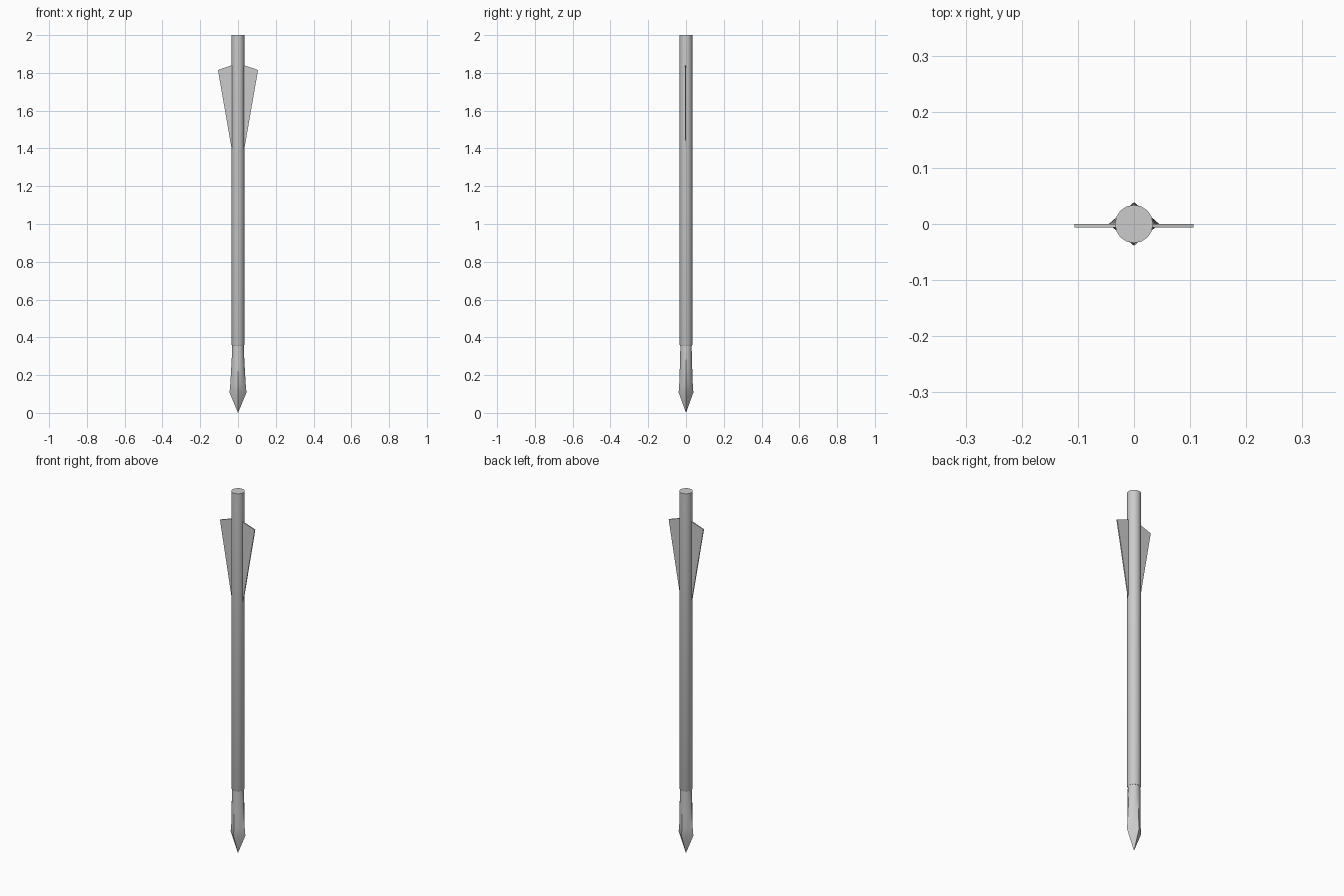
import bpy, bmesh
from math import sin, cos, pi

if "Cube" in bpy.data.objects:
    bpy.data.objects.remove(bpy.data.objects["Cube"])

SIDES = 16


def finish(name, bm, smooth=True):
    bmesh.ops.recalc_face_normals(bm, faces=bm.faces)
    mesh = bpy.data.meshes.new(name)
    bm.to_mesh(mesh)
    bm.free()
    ob = bpy.data.objects.new(name, mesh)
    bpy.context.collection.objects.link(ob)
    if smooth:
        bpy.ops.object.select_all(action='DESELECT')
        ob.select_set(True)
        bpy.context.view_layer.objects.active = ob
        bpy.ops.object.shade_smooth_by_angle(angle=0.5)
    return ob


def loft(name, rings, tip=None):
    """Rings of (z, x radius, y radius, diamond amount), optionally closed to a point."""
    bm = bmesh.new()
    loops = []
    for z, rx, ry, d in rings:
        loop = []
        for i in range(SIDES):
            c, s = cos(2 * pi * i / SIDES), sin(2 * pi * i / SIDES)
            k = (1 - d) + d / (abs(c) + abs(s))
            loop.append(bm.verts.new((rx * c * k, ry * s * k, z)))
        loops.append(loop)
    for a, b in zip(loops, loops[1:]):
        for i in range(SIDES):
            j = (i + 1) % SIDES
            bm.faces.new((a[i], a[j], b[j], b[i]))
    bm.faces.new(loops[0])
    if tip is None:
        bm.faces.new(loops[-1])
    else:
        point = bm.verts.new((0, 0, tip))
        for i in range(SIDES):
            bm.faces.new((loops[-1][i], loops[-1][(i + 1) % SIDES], point))
    return finish(name, bm)


# Round shaft with a slightly chamfered lower end
loft("shaft", [(2.0, 0.034, 0.034, 0), (0.362, 0.034, 0.034, 0), (0.355, 0.031, 0.031, 0)])

# Head: round neck swelling into a four-edged point
loft("head", [(0.37, 0.030, 0.030, 0), (0.34, 0.031, 0.030, 0), (0.27, 0.034, 0.032, 0.15),
              (0.20, 0.038, 0.034, 0.4), (0.15, 0.041, 0.036, 0.7), (0.108, 0.045, 0.039, 1)],
     tip=0.0)

# Two thin flat fins
for side, label in ((1, "right"), (-1, "left")):
    bm = bmesh.new()
    outline = [(0.02, 1.40), (0.034, 1.40), (0.106, 1.815), (0.034, 1.84), (0.02, 1.84)]
    face = bm.faces.new([bm.verts.new((side * x, 0.0, z)) for x, z in outline])
    new = bmesh.ops.extrude_face_region(bm, geom=[face])["geom"]
    bmesh.ops.translate(bm, vec=(0, -0.006, 0),
                        verts=[v for v in new if isinstance(v, bmesh.types.BMVert)])
    if not any(f.is_valid and all(abs(v.co.y) < 1e-6 for v in f.verts) for f in bm.faces):
        bmesh.ops.holes_fill(bm, edges=bm.edges)
    finish(label + "_fin", bm, smooth=False)
